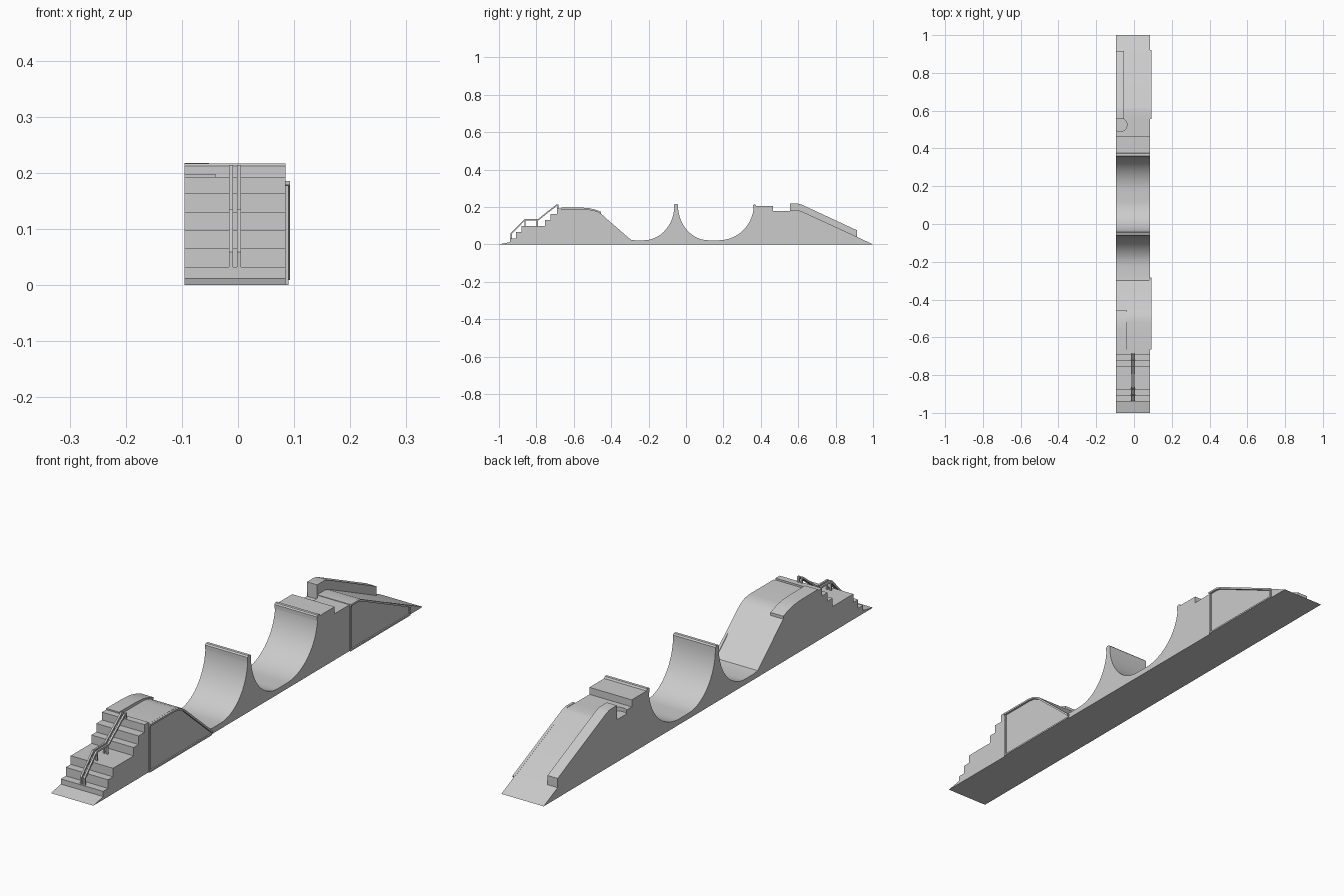
import bpy, bmesh, math
from mathutils import Vector

if "Cube" in bpy.data.objects:
    bpy.data.objects.remove(bpy.data.objects["Cube"])

X0, X1 = -0.095, 0.085


def extrude(name, pts, x0=X0, x1=X1, smooth=True):
    """Extrude a (y, z) side profile across the width."""
    bm = bmesh.new()
    a = [bm.verts.new((x0, y, z)) for y, z in pts]
    b = [bm.verts.new((x1, y, z)) for y, z in pts]
    n = len(pts)
    bm.faces.new(a)
    bm.faces.new(b[::-1])
    for i in range(n):
        j = (i + 1) % n
        bm.faces.new((a[i], b[i], b[j], a[j]))
    bmesh.ops.recalc_face_normals(bm, faces=bm.faces)
    me = bpy.data.meshes.new(name)
    bm.to_mesh(me)
    bm.free()
    ob = bpy.data.objects.new(name, me)
    bpy.context.collection.objects.link(ob)
    if smooth:
        bpy.ops.object.select_all(action='DESELECT')
        bpy.context.view_layer.objects.active = ob
        ob.select_set(True)
        bpy.ops.object.shade_smooth_by_angle(angle=math.radians(20))
    return ob


def strip(name, path, x0, x1, w):
    """Mitred bar of thickness w following an open (y, z) path."""
    p = [Vector(q) for q in path]
    left, right = [], []
    for i, q in enumerate(p):
        d0 = (q - p[max(i - 1, 0)]).normalized()
        d1 = (p[min(i + 1, len(p) - 1)] - q).normalized()
        t = (d0 + d1).normalized()
        ref = d1 if d1.length else d0
        off = Vector((-t.y, t.x)) * (w / 2 / max(t.dot(ref), 0.4))
        left.append(tuple(q + off))
        right.append(tuple(q - off))
    return extrude(name, left + right[::-1], x0, x1, False)


def arc(cy, ry, a0, a1, n=20, cz=0.21, rz=0.188):
    return [(cy + ry * math.cos(math.radians(a0 + (a1 - a0) * i / n)),
             cz + rz * math.sin(math.radians(a0 + (a1 - a0) * i / n))) for i in range(n + 1)]


# Stairs: (riser y, tread z)
stairs, z = [(-1, 0), (-0.94, 0.012)], 0.012
for y, top in [(-0.94, 0.032), (-0.91, 0.065), (-0.88, 0.098),
               (-0.755, 0.13), (-0.725, 0.163), (-0.69, 0.193)]:
    if y != -0.94:
        stairs.append((y, z))
    stairs.append((y, top))
    z = top
stairs.append((-0.665, 0.193))
extrude("stairs", stairs + [(-0.665, 0)])

# Launch bank, first quarter curve, spine, bowl and rear deck
body = [(-0.665, 0), (-0.665, 0.186), (-0.52, 0.186), (-0.495, 0.183), (-0.47, 0.174),
        (-0.45, 0.16), (-0.30, 0.025), (-0.275, 0.022)]
body += arc(-0.225, 0.163, -90, 0)
body += arc(0.12, 0.163, 180, 270)
body += arc(0.175, 0.187, -90, 0)
body += [(0.375, 0.205), (0.465, 0.205), (0.465, 0.178), (0.555, 0.178), (0.555, 0)]
deck = extrude("ramp_body", body)

# Copings on the lips
extrude("spine_coping", [(-0.064, 0.196), (-0.064, 0.212), (-0.059, 0.217),
                         (-0.048, 0.217), (-0.043, 0.212), (-0.043, 0.196)])
extrude("deck_coping", [(0.357, 0.192), (0.357, 0.207), (0.361, 0.212),
                        (0.372, 0.212), (0.376, 0.205), (0.376, 0.192)])

# Rear bank
extrude("rear_bank", [(0.555, 0), (0.555, 0.18), (0.6, 0.18), (0.62, 0.176), (1, 0)])

# Grinding ledges on the left side
extrude("rear_ledge", [(0.555, 0.15), (0.555, 0.218), (0.60, 0.218), (0.62, 0.212),
                       (0.915, 0.075), (0.915, 0.03), (0.62, 0.15)], X0, -0.052)
extrude("front_ledge", [(-0.665, 0.17), (-0.665, 0.198), (-0.56, 0.197), (-0.52, 0.194),
                        (-0.49, 0.187), (-0.455, 0.175), (-0.455, 0.155), (-0.5, 0.165)],
        X0, -0.04)

# Rounded notch in the rear deck
bpy.ops.mesh.primitive_cylinder_add(vertices=32, radius=0.036, depth=0.03,
                                    location=(-0.073, 0.525, 0.178))
cut = bpy.context.object
cut.name = "notch_cutter"
cut.hide_render = True
cut.hide_viewport = False
cut.display_type = 'WIRE'
m = deck.modifiers.new("notch", 'BOOLEAN')
m.operation = 'DIFFERENCE'
m.object = cut
m.solver = 'EXACT'
bpy.context.view_layer.objects.active = deck
with bpy.context.temp_override(object=deck, active_object=deck):
    bpy.ops.object.modifier_apply(modifier="notch")
bpy.data.objects.remove(cut)

# Raised frames and top rails on the right side
for tag, rail, y0 in [
        ("front", [(-0.665, 0.182), (-0.52, 0.182), (-0.49, 0.178), (-0.46, 0.163),
                   (-0.285, 0.012)], -0.661),
        ("rear", [(0.555, 0.178), (0.6, 0.178), (0.62, 0.172), (0.92, 0.034)], 0.559)]:
    strip(tag + "_side_rail", rail, X1 - 0.002, 0.093, 0.007)
    strip(tag + "_side_post", [(y0, 0), (y0, 0.178)], X1 - 0.002, 0.09, 0.008)
    strip(tag + "_side_base", [(y0, 0.003), (rail[-1][0], 0.003)], X1 - 0.002, 0.09, 0.006)
strip("rear_side_end", [(0.917, 0.002), (0.917, 0.034)], X1 - 0.002, 0.09, 0.006)

# Twin handrails on the stairs
for side, x in (("left", -0.0125), ("right", 0.0015)):
    a, b = x - 0.0035, x + 0.0035
    strip(side + "_handrail", [(-0.934, 0.03), (-0.934, 0.058), (-0.862, 0.132),
                               (-0.79, 0.132), (-0.69, 0.211), (-0.682, 0.211)], a, b, 0.007)
    for i, (y, z0, z1) in enumerate([(-0.86, 0.097, 0.132), (-0.795, 0.097, 0.132),
                                     (-0.685, 0.19, 0.211)]):
        strip(f"{side}_handrail_post_{i}", [(y, z0), (y, z1)], a, b, 0.006)
